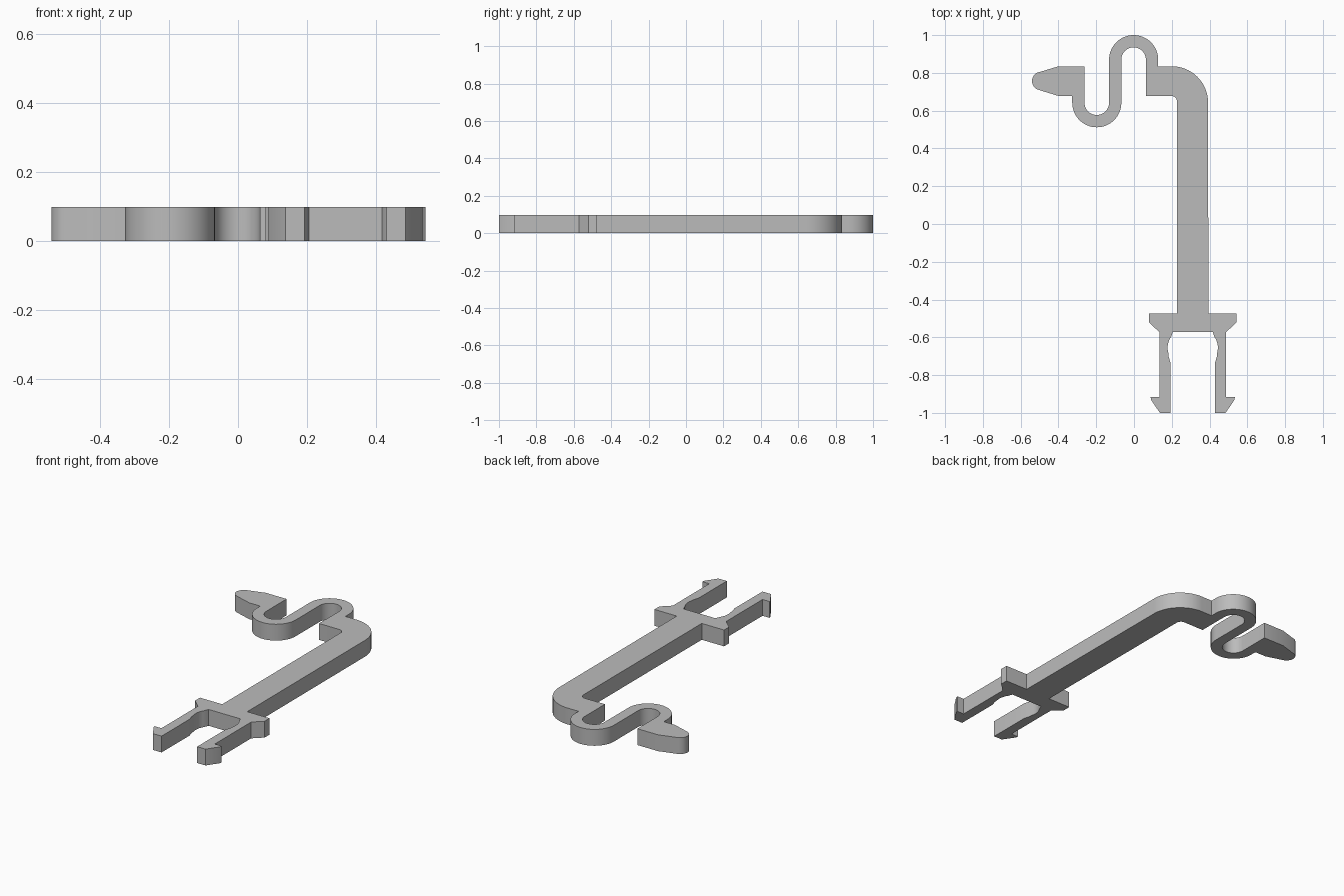
import bpy
import bmesh
from math import sin, cos, radians

HEIGHT = 0.098
FORK_X = 0.311      # mirror axis of the fork and shaft

cube = bpy.data.objects.get("Cube")
if cube:
    bpy.data.objects.remove(cube, do_unlink=True)


def arc(cx, cy, r, start, end, steps=20):
    """Points along a circular arc, angles in degrees."""
    angles = [radians(start + (end - start) * i / steps) for i in range(steps + 1)]
    return [(cx + r * cos(a), cy + r * sin(a)) for a in angles]


def mirrored(points):
    """The same run of points on the other side of the fork axis, reversed."""
    return [(2 * FORK_X - x, y) for x, y in reversed(points)]


# Fork: outer side from shaft down to the prong end, then up the inner side
fork_left = [(0.228, -0.475), (0.08, -0.475), (0.08, -0.522), (0.134, -0.572),
             (0.134, -0.917), (0.088, -0.917), (0.091, -0.932), (0.137, -1.0),
             (0.193, -1.0), (0.193, -0.735)]
# Shallow hollow in the prong's inner face
fork_left += [(0.183, -0.70)] + arc(0.278, -0.655, 0.1, 195, 145, 10) + [(0.205, -0.572)]

# Spring: two bends of one strip, a low U and a high arch
INNER, OUTER = 0.065, 0.130
U_X, U_Y = -0.197, 0.642
ARCH_X, ARCH_Y = -0.002, 0.870

# Hooked arm, spring and tapered tip as one closed outline
outline = (
    fork_left + mirrored(fork_left)
    + arc(0.2, 0.643, 0.192, 0, 90)                     # outside of elbow
    + [(ARCH_X + OUTER, 0.835)]
    + arc(ARCH_X, ARCH_Y, OUTER, 0, 180, 32)            # outside of arch
    + arc(U_X, U_Y, INNER, 0, -180, 24)                 # inside of U
    + [(U_X - INNER, 0.835), (-0.40, 0.835), (-0.495, 0.806)]
    + arc(-0.491, 0.757, 0.049, 105, 255, 16)           # rounded tip
    + [(-0.40, 0.678), (U_X - OUTER, 0.678)]
    + arc(U_X, U_Y, OUTER, 180, 360, 32)                # outside of U
    + arc(ARCH_X, ARCH_Y, INNER, 180, 0, 24)            # inside of arch
    + [(ARCH_X + INNER, 0.678)]
    + arc(0.198, 0.648, 0.03, 90, 0, 8)                 # inside of elbow
)

# Extrude the outline to a flat plate
bm = bmesh.new()
face = bm.faces.new([bm.verts.new((x, y, 0)) for x, y in outline])
bmesh.ops.remove_doubles(bm, verts=bm.verts[:], dist=0.0005)
new = bmesh.ops.extrude_face_region(bm, geom=bm.faces[:], use_keep_orig=True)["geom"]
bmesh.ops.translate(bm, vec=(0, 0, HEIGHT),
                    verts=[v for v in new if isinstance(v, bmesh.types.BMVert)])
bmesh.ops.recalc_face_normals(bm, faces=bm.faces[:])
mesh = bpy.data.meshes.new("spring_clip_arm")
bm.to_mesh(mesh)
bm.free()
clip = bpy.data.objects.new("spring_clip_arm", mesh)
bpy.context.collection.objects.link(clip)

# Plain grey plastic
grey = bpy.data.materials.new("grey_plastic")
grey.use_nodes = True
colour = (0.5, 0.5, 0.5, 1)
grey.diffuse_color = colour
grey.node_tree.nodes["Principled BSDF"].inputs["Base Color"].default_value = colour
mesh.materials.append(grey)

# Smooth bends, crisp edges
bpy.ops.object.select_all(action="DESELECT")
clip.select_set(True)
bpy.context.view_layer.objects.active = clip
bpy.ops.object.shade_smooth_by_angle(angle=radians(25))
